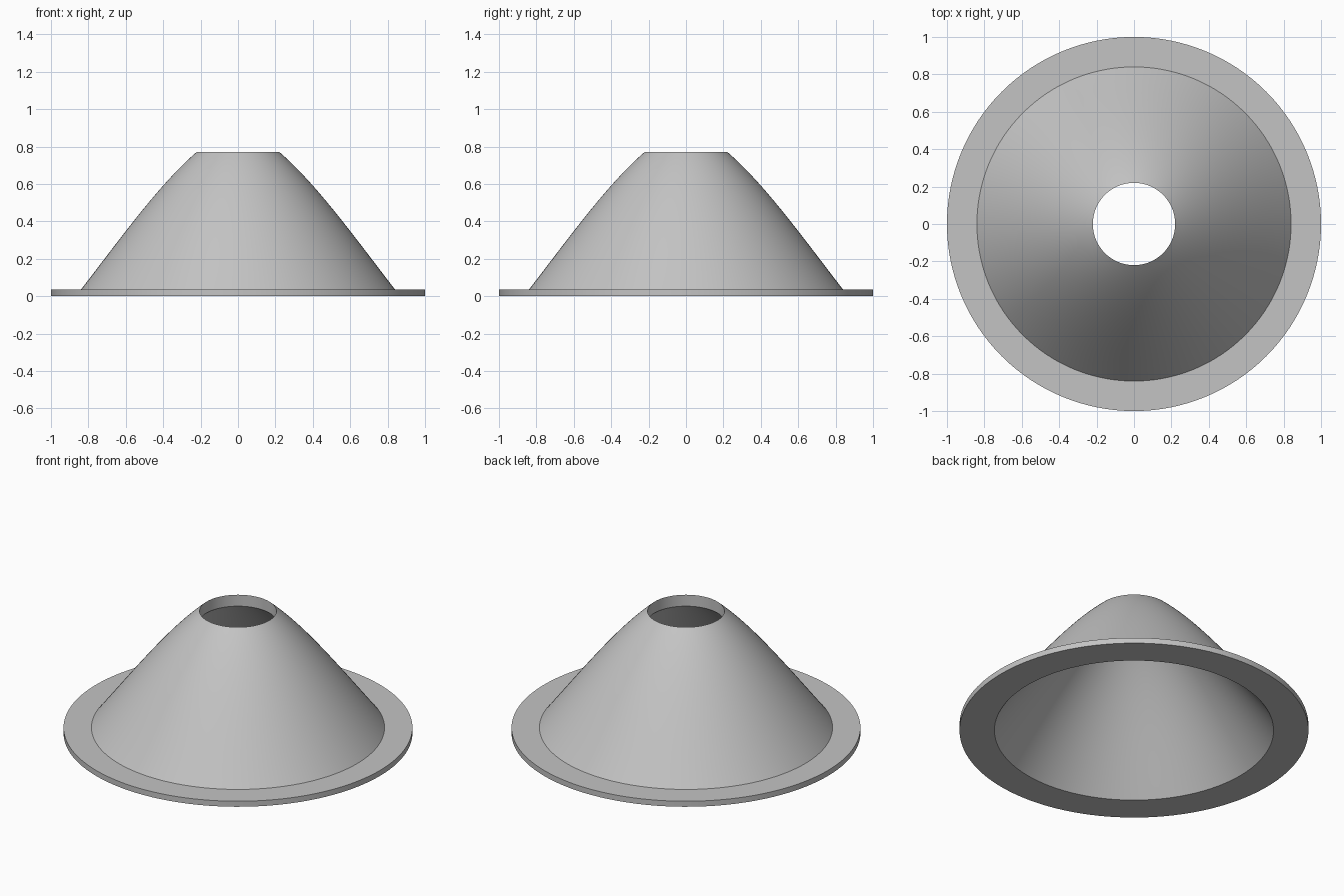
import bpy
import bmesh
import math
from mathutils import Vector
from mathutils.geometry import interpolate_bezier

cube = bpy.data.objects.get("Cube")
if cube:
    bpy.data.objects.remove(cube, do_unlink=True)

SEGMENTS = 128
HOLE = 0.22      # radius of the top opening
WALL = 0.053     # wall thickness

# Single grey material
grey = bpy.data.materials.new("light grey")
grey.use_nodes = True
colour = (0.55, 0.55, 0.55, 1)
grey.diffuse_color = colour
grey.node_tree.nodes["Principled BSDF"].inputs["Base Color"].default_value = colour

# Outer curve of the funnel, from flange to opening (radius, height)
foot, lower, upper, lip = (Vector(p) for p in
                           ((0.84, 0.035), (0.62, 0.32), (0.42, 0.60), (HOLE, 0.772)))
outer = [Vector(p[:2]) for p in interpolate_bezier(
    foot.to_3d(), lower.to_3d(), upper.to_3d(), lip.to_3d(), 20)]

# Inner curve: the outer one moved inwards along its normal
inner = []
for i in range(1, len(outer) - 1):
    t = (outer[i + 1] - outer[i - 1]).normalized()
    p = outer[i] - Vector((t.y, -t.x)) * WALL
    if p.x > HOLE + 0.01:
        inner.append(p)

# Closed section: flange, outer wall, straight opening, inner wall
section = [Vector((1, 0)), Vector((1, 0.035))] + outer
section += [Vector((HOLE, 0.70))] + inner[::-1] + [Vector((0.80, 0))]


def lathe(name, points):
    bm = bmesh.new()
    rings = []
    for s in range(SEGMENTS):
        a = math.tau * s / SEGMENTS
        rings.append([bm.verts.new((p.x * math.cos(a), p.x * math.sin(a), p.y))
                      for p in points])
    n = len(points)
    for s in range(SEGMENTS):
        a, b = rings[s], rings[(s + 1) % SEGMENTS]
        for i in range(n):
            j = (i + 1) % n
            bm.faces.new((a[i], b[i], b[j], a[j]))
    bmesh.ops.recalc_face_normals(bm, faces=bm.faces)
    mesh = bpy.data.meshes.new(name)
    bm.to_mesh(mesh)
    bm.free()
    mesh.materials.append(grey)
    obj = bpy.data.objects.new(name, mesh)
    bpy.context.collection.objects.link(obj)
    return obj


funnel = lathe("flanged_funnel", section)
bpy.ops.object.select_all(action="DESELECT")
bpy.context.view_layer.objects.active = funnel
funnel.select_set(True)
bpy.ops.object.shade_smooth_by_angle(angle=math.radians(30))
